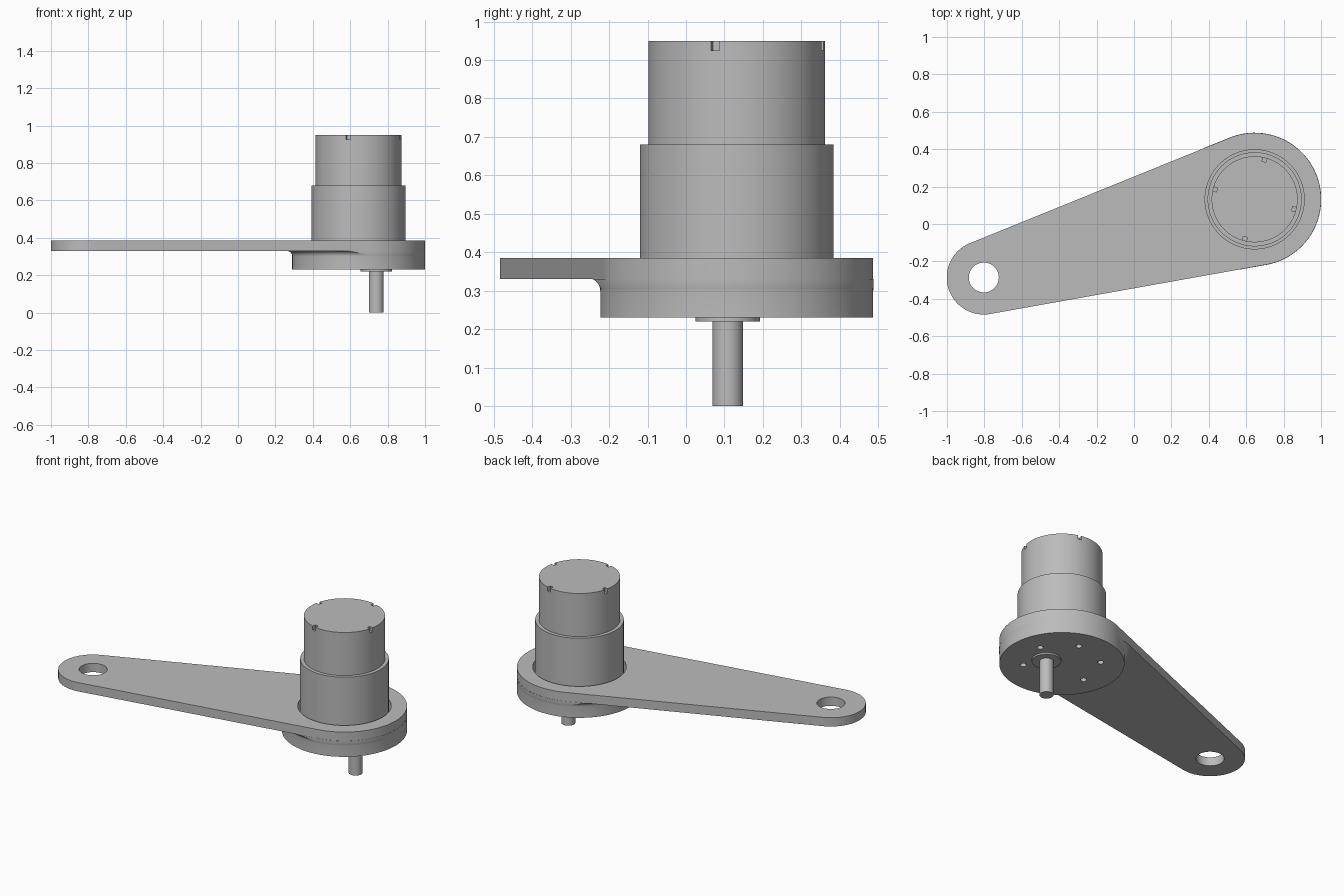
import bpy, bmesh, math
from mathutils import Matrix, Vector

if "Cube" in bpy.data.objects:
    bpy.data.objects.remove(bpy.data.objects["Cube"])

# Main dimensions
BIG, SMALL = Vector((0.645, 0.132, 0)), Vector((-0.803, -0.286, 0))
R_BIG, R_SMALL = 0.355, 0.198
PLATE_LOW, PLATE_TOP, BASE = 0.33, 0.385, 0.23
TURN = math.radians(-14)

grey = bpy.data.materials.new("plain grey")
grey.use_nodes = True
grey.diffuse_color = (0.5, 0.5, 0.5, 1)
grey.node_tree.nodes["Principled BSDF"].inputs["Base Color"].default_value = (0.5, 0.5, 0.5, 1)


def finish(name, bm):
    bmesh.ops.recalc_face_normals(bm, faces=bm.faces)
    mesh = bpy.data.meshes.new(name)
    bm.to_mesh(mesh)
    bm.free()
    mesh.materials.append(grey)
    obj = bpy.data.objects.new(name, mesh)
    bpy.context.collection.objects.link(obj)
    return obj


def lathe(name, profile, centre, steps=96):
    """Revolve (radius, height) points about a vertical axis."""
    bm = bmesh.new()
    verts = [bm.verts.new((centre.x + r, centre.y, z)) for r, z in profile]
    edges = [bm.edges.new(pair) for pair in zip(verts, verts[1:])]
    bmesh.ops.spin(bm, geom=verts + edges, cent=centre, axis=(0, 0, 1),
                   angle=math.tau, steps=steps)
    bmesh.ops.remove_doubles(bm, verts=bm.verts, dist=1e-5)
    return finish(name, bm)


def cylinder(name, centre, radius, low, high, steps=48):
    return lathe(name, [(0, low), (radius, low), (radius, high), (0, high)], centre, steps)


def arm_shape(name, low, high, grow=0.0):
    """Prism around two circles joined by their tangents."""
    axis = BIG - SMALL
    heading = math.atan2(axis.y, axis.x)
    half = math.acos((R_SMALL - R_BIG) / axis.length)
    bm = bmesh.new()
    verts = []
    for centre, radius, start, sweep in (
            (BIG, R_BIG, heading - half, 2 * half),
            (SMALL, R_SMALL, heading + half, math.tau - 2 * half)):
        for i in range(65):
            a = start + sweep * i / 64
            offset = Vector((math.cos(a), math.sin(a), 0)) * (radius + grow)
            verts.append(bm.verts.new(centre + offset + Vector((0, 0, low))))
    face = bm.faces.new(verts)
    top = bmesh.ops.extrude_face_region(bm, geom=[face])["geom"]
    bmesh.ops.translate(bm, vec=(0, 0, high - low),
                        verts=[v for v in top if isinstance(v, bmesh.types.BMVert)])
    return finish(name, bm)


def boolean(obj, tool, operation="DIFFERENCE"):
    bpy.ops.object.select_all(action="DESELECT")
    bpy.context.view_layer.objects.active = obj
    obj.select_set(True)
    mod = obj.modifiers.new("cut", "BOOLEAN")
    mod.operation, mod.solver, mod.object = operation, "EXACT", tool
    bpy.ops.object.modifier_apply(modifier=mod.name)


def around(radius, angle):
    return BIG + Vector((math.cos(angle), math.sin(angle), 0)) * radius


# Lever arm plate with its eye hole
arm = arm_shape("lever_arm", PLATE_LOW, PLATE_TOP)
tools = [cylinder("eye_cutter", SMALL, 0.08, 0.2, 0.5, 64)]
boolean(arm, tools[0])

# Round housing, its fillet limited to the arm outline
fillet = [(R_BIG + 0.03 * (1 - math.cos(t)), 0.30 + 0.03 * math.sin(t))
          for t in (math.pi / 2 * i / 8 for i in range(9))]
housing = lathe("gear_housing", [(0, BASE), (R_BIG, BASE)] + fillet + [(0, PLATE_LOW)], BIG)
tools.append(arm_shape("outline_cutter", 0.1, 0.5, 0.001))
boolean(housing, tools[-1], "INTERSECT")

# Motor recess through the arm into the housing
recess = cylinder("recess_cutter", BIG, 0.265, 0.28, 0.5, 96)
tools.append(recess)
boolean(arm, recess)
boolean(housing, recess)

# Six screw holes under the housing
for i in range(6):
    tools.append(cylinder("screw_cutter", around(0.22, TURN + math.pi / 6 + i * math.pi / 3),
                          0.018, 0.2, 0.275, 24))
    boolean(housing, tools[-1])

# Stepped motor body with four rim notches
motor = lathe("motor_body", [(0, 0.28), (0.2515, 0.28), (0.2515, 0.68),
                             (0.23, 0.68), (0.23, 0.95), (0, 0.95)], BIG)
for i in range(4):
    angle = TURN + i * math.pi / 2
    bm = bmesh.new()
    bmesh.ops.create_cube(bm, size=1, matrix=(
        Matrix.Translation(around(0.227, angle) + Vector((0, 0, 0.95)))
        @ Matrix.Rotation(angle, 4, "Z") @ Matrix.Diagonal((0.04, 0.023, 0.05, 1))))
    tools.append(finish("notch_cutter", bm))
    boolean(motor, tools[-1])

# Off-centre output shaft and its collar
shaft_centre = around(0.097, TURN)
collar = cylinder("shaft_collar", shaft_centre, 0.084, 0.22, 0.24)
shaft = cylinder("output_shaft", shaft_centre, 0.04, 0, 0.24)

for tool in tools:
    bpy.data.objects.remove(tool)

# Smooth round walls, keep edges sharp
bpy.ops.object.select_all(action="DESELECT")
for part in (arm, housing, motor, collar, shaft):
    part.select_set(True)
bpy.context.view_layer.objects.active = arm
bpy.ops.object.shade_smooth_by_angle(angle=math.radians(30))
